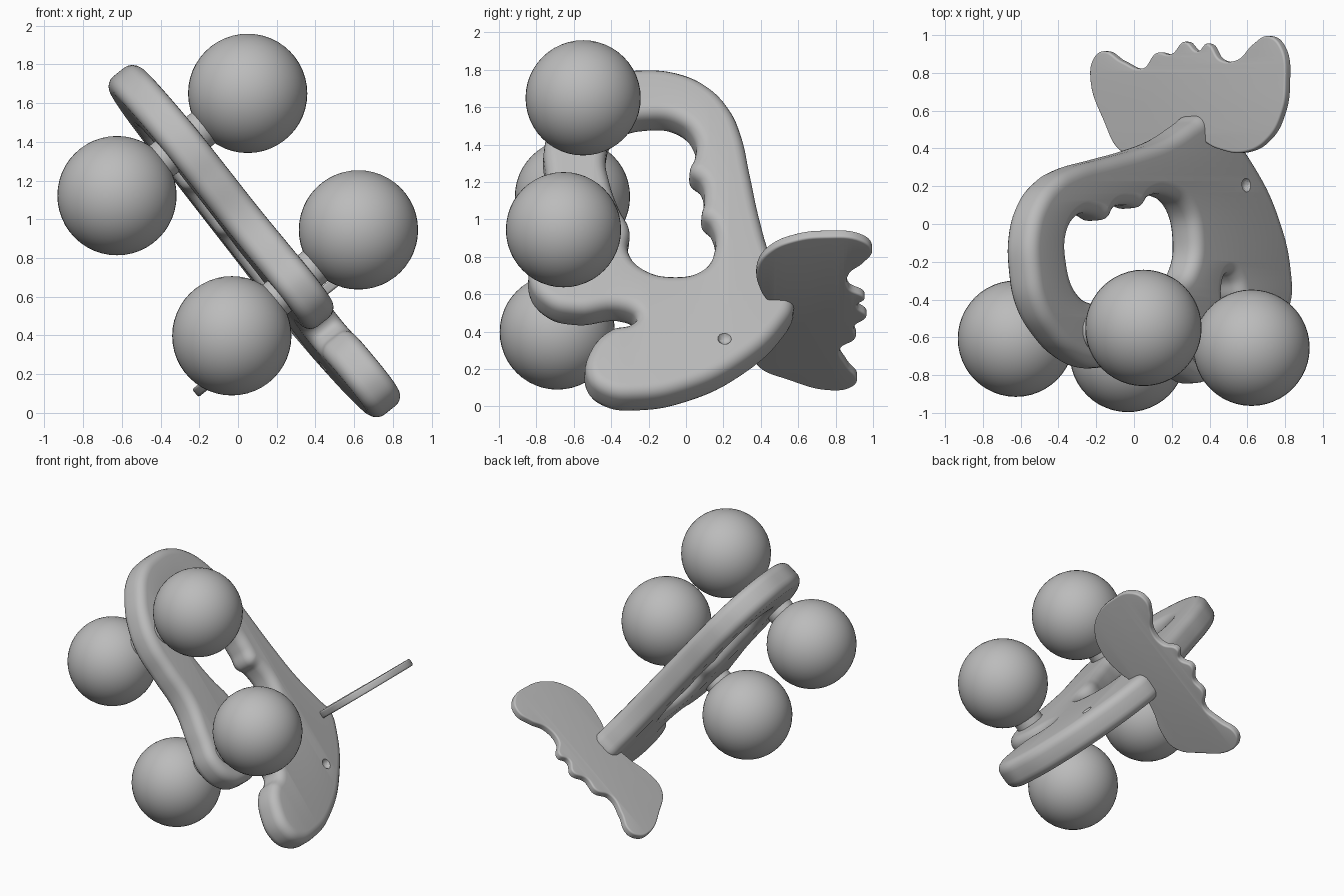
import bpy, bmesh, math
from mathutils import Matrix, Vector

cube = bpy.data.objects.get("Cube")
if cube:
    bpy.data.objects.remove(cube, do_unlink=True)

grey = bpy.data.materials.new("plain_grey")
grey.use_nodes = True
COL = (0.5, 0.5, 0.5, 1)
grey.diffuse_color = COL
grey.node_tree.nodes["Principled BSDF"].inputs["Base Color"].default_value = COL

# Tilted frame of the body: N is the plate normal, U runs down it, V to the back
N = Vector((0.78, 0.06, 0.62)).normalized()
U = Vector((N.z, 0, -N.x)).normalized()
V = N.cross(U)
P0 = Vector((-0.29, -0.58, 1.39))


def frame(a, b, c, origin):
    m = Matrix((a, b, c)).transposed().to_4x4()
    m.translation = origin
    return m


def finish(ob, angle=40):
    ob.data.materials.clear()
    ob.data.materials.append(grey)
    bpy.ops.object.select_all(action='DESELECT')
    ob.select_set(True)
    bpy.context.view_layer.objects.active = ob
    bpy.ops.object.shade_smooth_by_angle(angle=math.radians(angle))


def plate(name, loops, mat, half, bevel):
    """Filled outline with rounded rims, from loops of world points."""
    cu = bpy.data.curves.new(name + "_outline", 'CURVE')
    cu.dimensions, cu.fill_mode = '2D', 'BOTH'
    cu.extrude, cu.bevel_depth, cu.offset = half - bevel, bevel, -bevel
    cu.bevel_resolution, cu.resolution_u = 4, 8
    inv = mat.inverted()
    for pts in loops:
        sp = cu.splines.new('BEZIER')
        sp.bezier_points.add(len(pts) - 1)
        sp.use_cyclic_u = True
        for bp, p in zip(sp.bezier_points, pts):
            q = inv @ p
            bp.co = (q.x, q.y, 0)
        for bp in sp.bezier_points:
            bp.handle_left_type = bp.handle_right_type = 'AUTO'
    tmp = bpy.data.objects.new(name + "_outline", cu)
    bpy.context.collection.objects.link(tmp)
    dg = bpy.context.evaluated_depsgraph_get()
    me = bpy.data.meshes.new_from_object(tmp.evaluated_get(dg))
    bpy.data.objects.remove(tmp, do_unlink=True)
    bm = bmesh.new()
    bm.from_mesh(me)
    bmesh.ops.remove_doubles(bm, verts=bm.verts, dist=0.0005)
    bmesh.ops.recalc_face_normals(bm, faces=bm.faces)
    bm.to_mesh(me)
    bm.free()
    ob = bpy.data.objects.new(name, me)
    ob.matrix_world = mat
    bpy.context.collection.objects.link(ob)
    finish(ob)
    return ob


def on_body(y, z):
    return Vector((P0.x - ((y - P0.y) * N.y + (z - P0.z) * N.z) / N.x, y, z))


# Body: rounded head loop, mouth slot, lower jaw and tail root
outer = [(-0.25, 1.76), (-0.04, 1.74), (0.12, 1.665), (0.23, 1.55), (0.29, 1.42),
         (0.34, 1.2), (0.39, 0.97), (0.45, 0.77), (0.535, 0.6), (0.575, 0.52),
         (0.52, 0.4), (0.3, 0.2), (0.02, 0.065), (-0.25, 0.015), (-0.43, 0.035),
         (-0.53, 0.12), (-0.51, 0.27), (-0.4, 0.375), (-0.3, 0.40), (-0.27, 0.44),
         (-0.33, 0.485), (-0.58, 0.47), (-0.74, 0.51), (-0.84, 0.64), (-0.8, 0.8),
         (-0.73, 1.0), (-0.75, 1.2), (-0.76, 1.36), (-0.71, 1.5), (-0.6, 1.63),
         (-0.44, 1.73)]
# Grip hole with finger bumps
hole = [(-0.2, 1.51), (-0.05, 1.49), (0.045, 1.39), (0.045, 1.3), (0.02, 1.22),
        (0.08, 1.16), (0.095, 1.06), (0.085, 0.985), (0.135, 0.93), (0.15, 0.8),
        (0.08, 0.69), (-0.07, 0.655), (-0.23, 0.695), (-0.31, 0.79), (-0.305, 0.91),
        (-0.36, 1.02), (-0.41, 1.16), (-0.43, 1.3), (-0.36, 1.46)]
body = plate("body", [[on_body(*p) for p in outer], [on_body(*p) for p in hole]],
             frame(U, V, N, P0), 0.1, 0.065)

# Tail fin: thin plate across the body, with a scalloped back edge
fin = [(-0.22, 0.78), (-0.2, 0.88), (-0.15, 0.915), (-0.05, 0.86), (0.06, 0.825),
       (0.13, 0.905), (0.21, 0.9), (0.28, 0.965), (0.35, 0.915), (0.4, 0.955),
       (0.47, 0.87), (0.56, 0.87), (0.64, 0.95), (0.72, 0.995), (0.79, 0.94),
       (0.815, 0.74), (0.79, 0.58), (0.72, 0.45), (0.6, 0.38), (0.45, 0.4),
       (0.33, 0.46), (0.18, 0.43), (0.06, 0.375), (-0.05, 0.38), (-0.15, 0.55)]
W = Vector((N.x, 0, N.z)).normalized()
F0 = Vector((0.3, 0.6, 0.515))
fin_pts = [Vector((x, y, F0.z + (x - F0.x) * W.z / W.x)) for x, y in fin]
plate("tail_fin", [fin_pts], frame(W, U.cross(W), U, F0), 0.026, 0.012)

# Two axles, each with a ball wheel at both ends
pairs = {"upper": ((0.05, -0.55, 1.65), (-0.625, -0.607, 1.122)),
         "lower": ((0.622, -0.655, 0.945), (-0.032, -0.688, 0.398))}
for name, ends in pairs.items():
    a, b = map(Vector, ends)
    for side, p in zip(("left", "right"), (a, b)):
        bpy.ops.mesh.primitive_uv_sphere_add(segments=48, ring_count=24, radius=0.308, location=p)
        ball = bpy.context.object
        ball.name = f"{name}_{side}_ball"
        finish(ball)
    bpy.ops.mesh.primitive_cylinder_add(vertices=32, radius=0.1, depth=(a - b).length - 0.4,
                                        location=(a + b) / 2)
    axle = bpy.context.object
    axle.name = name + "_axle"
    axle.rotation_euler = (a - b).to_track_quat('Z', 'Y').to_euler()
    finish(axle)

# Eye dimples, one sunk into each face of the body
bpy.context.view_layer.update()
eye = on_body(0.2, 0.3)
for s in (1, -1):
    bpy.ops.mesh.primitive_uv_sphere_add(segments=16, ring_count=8, radius=0.04,
                                         location=eye + N * s * 0.115)
    cutter = bpy.context.object
    cutter.name = "eye_cutter"
    cutter.hide_render = True
    mod = body.modifiers.new("eye_dimple", 'BOOLEAN')
    mod.operation, mod.solver, mod.object = 'DIFFERENCE', 'EXACT', cutter
    bpy.context.view_layer.objects.active = body
    bpy.ops.object.modifier_apply(modifier=mod.name)
    bpy.data.objects.remove(cutter, do_unlink=True)
finish(body)
